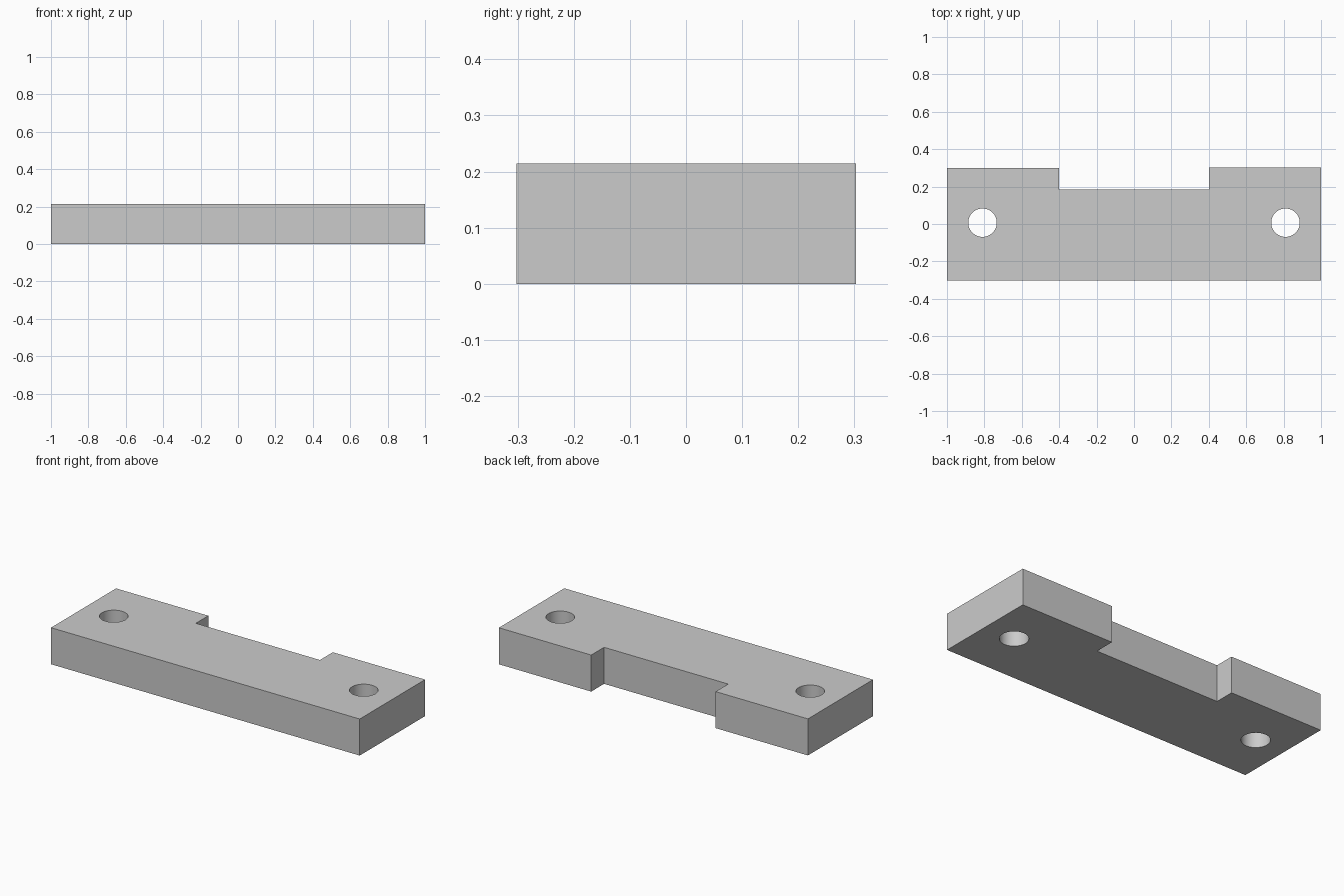
import bpy
import bmesh

if "Cube" in bpy.data.objects:
    bpy.data.objects.remove(bpy.data.objects["Cube"], do_unlink=True)

HEIGHT = 0.214
FRONT, NOTCH_Y, NOTCH_X = -0.302, 0.184, 0.402
LUG_LEFT, LUG_RIGHT = 0.303, 0.3
HOLE_X, HOLE_Y, HOLE_R = 0.81, 0.007, 0.076

# Plain grey metal
grey = bpy.data.materials.new("light_grey")
grey.use_nodes = True
grey.diffuse_color = (0.6, 0.6, 0.6, 1)
grey.node_tree.nodes["Principled BSDF"].inputs["Base Color"].default_value = (0.6, 0.6, 0.6, 1)

# Plate: notched outline extruded upwards
outline = [(-1, FRONT), (1, FRONT), (1, LUG_LEFT), (NOTCH_X, LUG_LEFT),
           (NOTCH_X, NOTCH_Y), (-NOTCH_X, NOTCH_Y),
           (-NOTCH_X, LUG_RIGHT), (-1, LUG_RIGHT)]
bm = bmesh.new()
base = bm.faces.new([bm.verts.new((x, y, 0)) for x, y in outline])
top = bmesh.ops.extrude_face_region(bm, geom=[base])["geom"]
bmesh.ops.translate(bm, vec=(0, 0, HEIGHT),
                    verts=[v for v in top if isinstance(v, bmesh.types.BMVert)])
bmesh.ops.recalc_face_normals(bm, faces=bm.faces)
mesh = bpy.data.meshes.new("mounting_plate")
bm.to_mesh(mesh)
bm.free()
mesh.materials.append(grey)
plate = bpy.data.objects.new("mounting_plate", mesh)
bpy.context.collection.objects.link(plate)

# Bolt holes through both ends
for side in (-1, 1):
    bpy.ops.mesh.primitive_cylinder_add(vertices=48, radius=HOLE_R, depth=HEIGHT * 2,
                                        location=(side * HOLE_X, HOLE_Y, HEIGHT / 2))
    cutter = bpy.context.object
    cutter.name = "hole_cutter"
    cutter.hide_render = True
    cutter.data.materials.append(grey)
    bpy.ops.object.select_all(action='DESELECT')
    plate.select_set(True)
    bpy.context.view_layer.objects.active = plate
    cut = plate.modifiers.new("bolt_hole", 'BOOLEAN')
    cut.operation = 'DIFFERENCE'
    cut.solver = 'EXACT'
    cut.object = cutter
    bpy.ops.object.modifier_apply(modifier=cut.name)
    bpy.data.objects.remove(cutter, do_unlink=True)

# Round hole walls, crisp plate edges
bpy.ops.object.shade_smooth_by_angle(angle=0.5)
